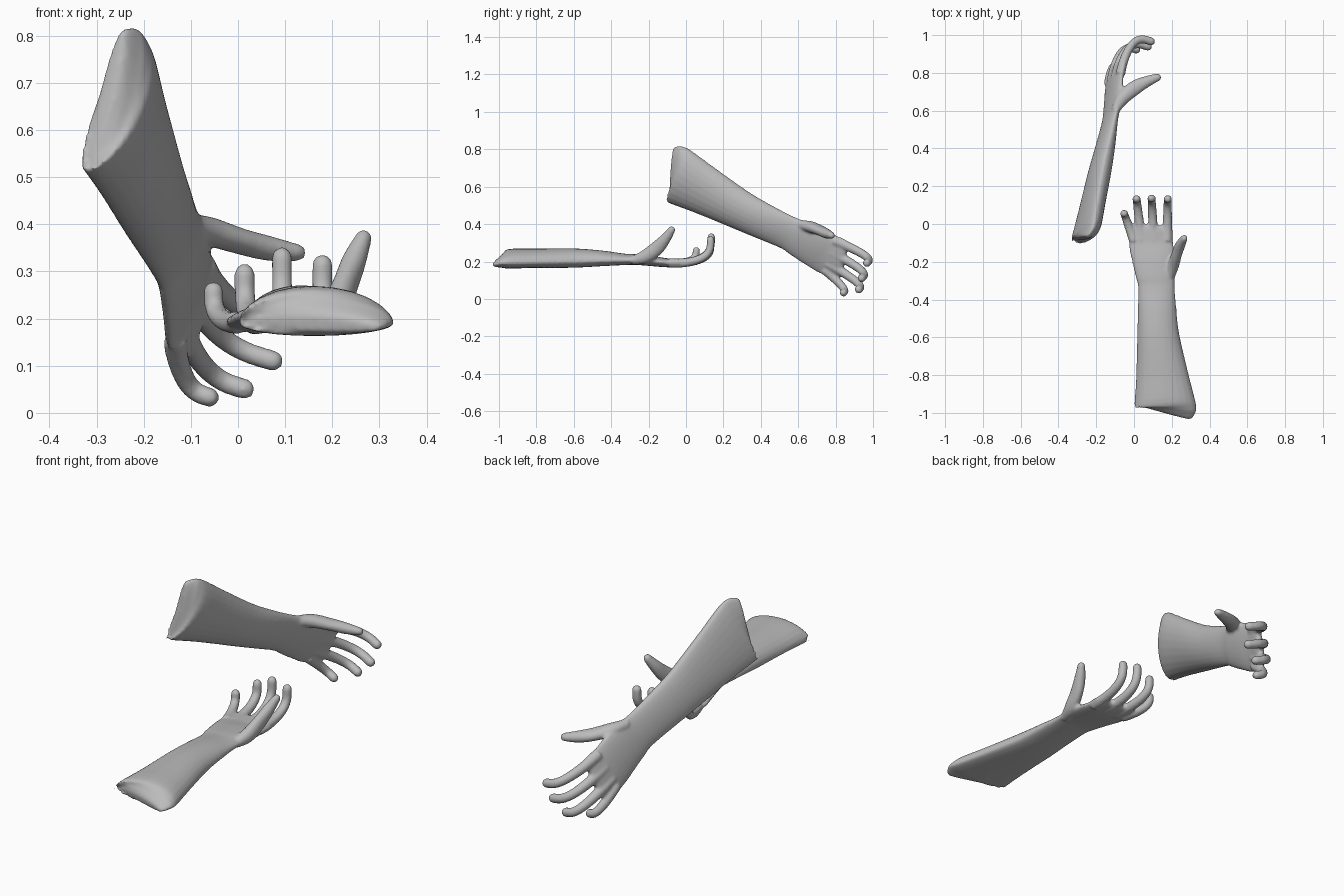
import bpy
import bmesh
from math import cos, sin, pi
from mathutils import Matrix, Vector

old = bpy.data.objects.get("Cube")
if old:
    bpy.data.objects.remove(old)

GREY = (0.5, 0.5, 0.5, 1)
mat = bpy.data.materials.new("plain grey")
mat.use_nodes = True
mat.diffuse_color = GREY
mat.node_tree.nodes["Principled BSDF"].inputs["Base Color"].default_value = GREY

SIDES = 24


def spline(keys, steps=4):
    """Smooth curve through stations of (x, y, z, half width, up, down)."""
    keys = [Vector(k) for k in keys]
    pts = []
    for i in range(len(keys) - 1):
        b, c = keys[i], keys[i + 1]
        a = keys[max(i - 1, 0)]
        d = keys[min(i + 2, len(keys) - 1)]
        for s in range(steps):
            t = s / steps
            pts.append(b + (c - a) * (t / 2)
                       + (a * 2 - b * 5 + c * 4 - d) * (t * t / 2)
                       + (b * 3 - a - c * 3 + d) * (t ** 3 / 2))
    return pts + [keys[-1]]


def loft(bm, keys, round_tip=False):
    """Closed tube with a flattened oval section along the stations."""
    pts = spline(keys)
    rings = []
    for i, p in enumerate(pts):
        tangent = (pts[min(i + 1, len(pts) - 1)] - pts[max(i - 1, 0)]).xyz.normalized()
        side = Vector((1, 0, 0))
        side = (side - tangent * side.dot(tangent)).normalized()
        rings.append((p.xyz, side, side.cross(tangent), p[3:]))
    if round_tip:
        centre, side, normal, size = rings[-1]
        for k in (0.3, 0.6, 0.85):
            a = k * pi / 2
            rings.append((centre + tangent * size[0] * sin(a), side, normal,
                          [s * cos(a) for s in size]))
    loops = []
    for centre, side, normal, (hw, up, down) in rings:
        loop = []
        for k in range(SIDES):
            a = 2 * pi * k / SIDES
            height = up if sin(a) > 0 else down
            loop.append(bm.verts.new(centre + side * hw * cos(a) + normal * height * sin(a)))
        loops.append(loop)
    for la, lb in zip(loops, loops[1:]):
        for k in range(SIDES):
            n = (k + 1) % SIDES
            bm.faces.new((la[k], la[n], lb[n], lb[k]))
    bm.faces.new(loops[0])
    bm.faces.new(loops[-1])


def finger(bm, base_x, tip_x, tip_y, tip_z, r):
    """Finger that leaves the palm flat and curls upward."""
    base_y, base_z = -0.09, 0.192
    curl = [(0, 0), (0.3, 0), (0.62, 0.1), (0.86, 0.3), (0.98, 0.6), (1, 1)]
    keys = []
    for along, rise in curl:
        w = r * (1.12 - 0.22 * along)
        keys.append((base_x + (tip_x - base_x) * along,
                     base_y + (tip_y - base_y) * along,
                     base_z + (tip_z - base_z) * rise, w, w * 0.95, w * 0.95))
    loft(bm, keys, True)


def arm(name, matrix=None):
    bm = bmesh.new()
    # forearm and palm: y, left edge, right edge, mid height, up, down
    stations = [
        (-0.998, 0.02, 0.30, 0.187, 0.018, 0.015),
        (-0.98, 0.0, 0.328, 0.19, 0.045, 0.024),
        (-0.95, 0.0, 0.326, 0.19, 0.076, 0.027),
        (-0.8, 0.01, 0.288, 0.192, 0.077, 0.027),
        (-0.6, 0.016, 0.242, 0.197, 0.073, 0.03),
        (-0.45, 0.02, 0.224, 0.203, 0.056, 0.028),
        (-0.33, 0.021, 0.216, 0.206, 0.036, 0.025),
        (-0.27, 0.008, 0.22, 0.206, 0.033, 0.024),
        (-0.18, -0.012, 0.218, 0.2, 0.03, 0.025),
        (-0.1, -0.028, 0.208, 0.193, 0.024, 0.024),
        (-0.03, -0.018, 0.208, 0.193, 0.021, 0.021),
        (-0.005, 0.0, 0.195, 0.193, 0.013, 0.013),
    ]
    loft(bm, [((a + b) / 2, y, z, (b - a) / 2, up, down)
              for y, a, b, z, up, down in stations])
    # four fingers
    finger(bm, 0.0, -0.052, 0.055, 0.258, 0.023)
    finger(bm, 0.04, 0.014, 0.132, 0.295, 0.024)
    finger(bm, 0.105, 0.093, 0.135, 0.33, 0.024)
    finger(bm, 0.175, 0.179, 0.132, 0.315, 0.024)
    # thumb
    loft(bm, [(0.185, -0.29, 0.205, 0.025, 0.022, 0.022),
              (0.208, -0.22, 0.225, 0.03, 0.036, 0.036),
              (0.228, -0.155, 0.272, 0.027, 0.038, 0.038),
              (0.246, -0.11, 0.322, 0.026, 0.029, 0.029),
              (0.266, -0.076, 0.37, 0.018, 0.02, 0.02)], True)
    bmesh.ops.recalc_face_normals(bm, faces=bm.faces)
    mesh = bpy.data.meshes.new(name)
    bm.to_mesh(mesh)
    bm.free()
    if matrix:
        mesh.transform(matrix)
        mesh.flip_normals()
    mesh.materials.append(mat)
    obj = bpy.data.objects.new(name, mesh)
    bpy.context.collection.objects.link(obj)
    # fuse the parts into one skin
    fuse = obj.modifiers.new("fuse", "REMESH")
    fuse.mode = "VOXEL"
    fuse.voxel_size = 0.007
    fuse.use_smooth_shade = True
    soften = obj.modifiers.new("soften", "SMOOTH")
    soften.factor = 0.5
    soften.iterations = 4
    return obj


# palm-up arm
arm("right_arm")

# mirrored arm, reaching down with the palm turned inward
thumb_dir = Vector((0.353, 0.299, 0.884)).normalized()
reach_dir = Vector((0.207, 0.899, -0.386)).normalized()
palm_dir = reach_dir.cross(thumb_dir)
axes = Matrix((thumb_dir, reach_dir * 1.06, palm_dir)).transposed().to_4x4()
elbow_from = Matrix.Translation((-0.163, 0.972, -0.195))
elbow_to = Matrix.Translation((-0.267, -0.052, 0.66))
arm("left_arm", elbow_to @ axes @ elbow_from)
